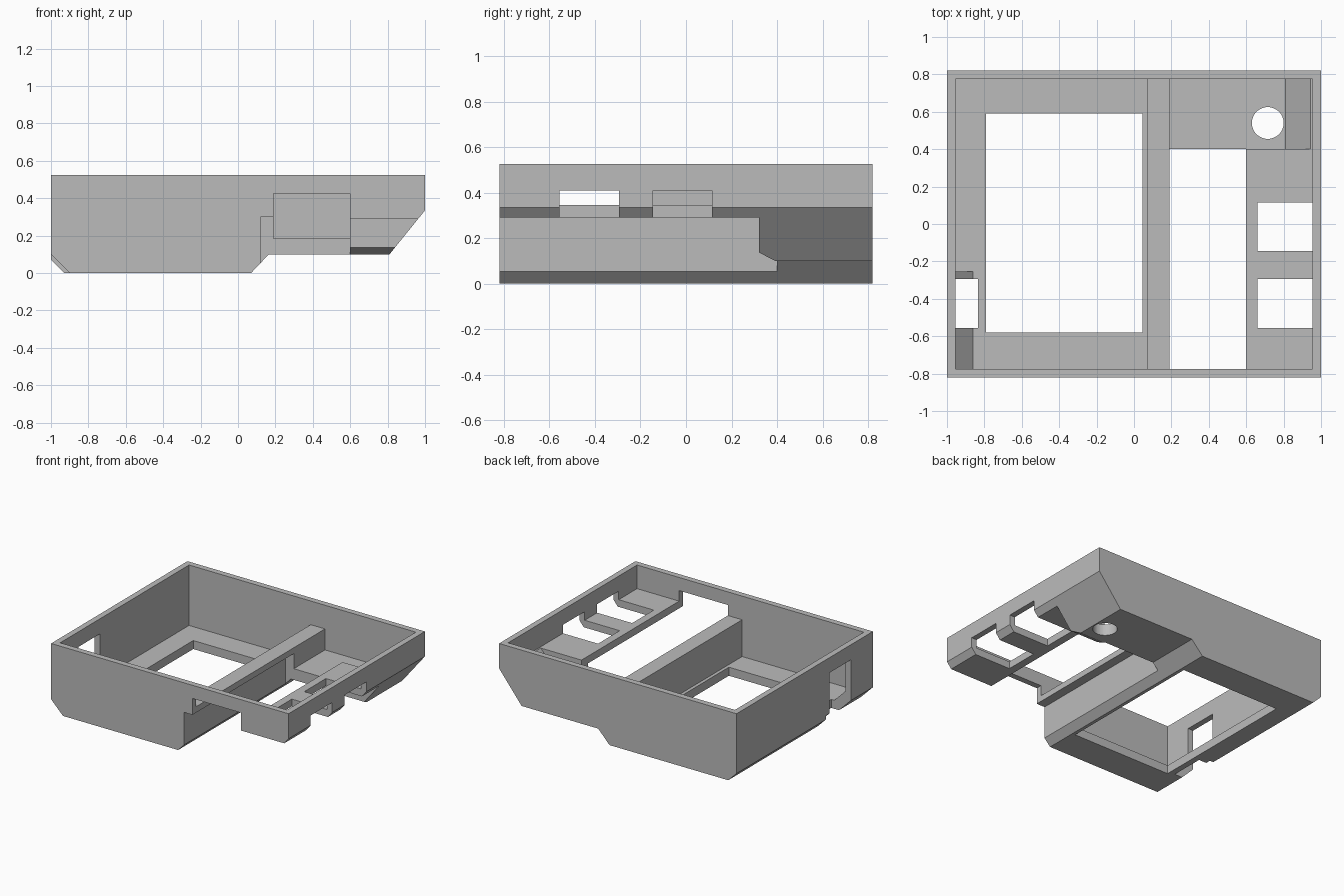
import bpy
import bmesh
from mathutils import Vector

cube = bpy.data.objects.get("Cube")
if cube:
    bpy.data.objects.remove(cube, do_unlink=True)

grey = bpy.data.materials.new("light grey")
grey.use_nodes = True
colour = (0.5, 0.5, 0.5, 1)
grey.diffuse_color = colour
grey.node_tree.nodes["Principled BSDF"].inputs["Base Color"].default_value = colour


def prism(name, profile, lo, hi, axis="y"):
    """Extrude a profile along an axis: (x,z) along y, (y,z) along x, (x,y) along z."""
    place = {"x": lambda a, b: (lo, a, b),
             "y": lambda a, b: (a, lo, b),
             "z": lambda a, b: (a, b, lo)}[axis]
    step = Vector([(hi - lo) * (axis == k) for k in "xyz"])
    bm = bmesh.new()
    face = bm.faces.new([bm.verts.new(place(a, b)) for a, b in profile])
    top = bmesh.ops.extrude_face_region(bm, geom=[face])["geom"]
    bmesh.ops.translate(bm, vec=step, verts=[v for v in top if isinstance(v, bmesh.types.BMVert)])
    bmesh.ops.recalc_face_normals(bm, faces=bm.faces)
    mesh = bpy.data.meshes.new(name)
    bm.to_mesh(mesh)
    bm.free()
    mesh.materials.append(grey)
    obj = bpy.data.objects.new(name, mesh)
    bpy.context.collection.objects.link(obj)
    return obj


def box(name, x, y, z):
    return prism(name, [(x[0], y[0]), (x[1], y[0]), (x[1], y[1]), (x[0], y[1])], z[0], z[1], "z")


def combine(target, tool, operation="DIFFERENCE"):
    tool.hide_render = True
    mod = target.modifiers.new(tool.name, "BOOLEAN")
    mod.operation, mod.object, mod.solver = operation, tool, "EXACT"
    bpy.context.view_layer.objects.active = target
    bpy.ops.object.modifier_apply(modifier=mod.name)
    bpy.data.objects.remove(tool, do_unlink=True)


# Outer body with chamfered underside
W, D, H = 1.0, 0.82, 0.525
IW, ID = 0.955, 0.775
LEDGE, UNDER = 0.345, 0.29
tray = prism("enclosure_tray", [(-W, H), (W, H), (W, 0.335), (0.81, 0.1), (0.165, 0.1),
                                (0.07, 0), (-0.93, 0), (-W, 0.07)], -D, D)

# Main cavities
cuts = [
    box("upper_cavity", (-IW, IW), (-ID, ID), (LEDGE, 1)),
    box("deep_cavity", (-IW, 0.07), (-ID, ID), (0.065, 0.6)),
    prism("rear_pocket", [(0.19, 0.6), (0.19, 0.185), (0.81, 0.185), (IW, 0.36), (IW, 0.6)], 0.4, ID),
]
for c in cuts:
    combine(tray, c)

# Sloped fillet inside the right edge, with a larger chamfer below
combine(tray, prism("inner_fillet", [(-0.97, 0.05), (-0.86, 0.05), (-0.86, 0.065), (-IW, 0.16), (-0.97, 0.16)],
                    -0.79, -0.255), "UNION")

cuts = [
    prism("front_chamfer", [(-1.1, -0.1), (-0.8, -0.1), (-1.1, 0.2)], -0.9, -0.255),
    # Window in the deep floor
    box("floor_window", (-0.79, 0.045), (-0.58, 0.59), (-0.1, 0.2)),
    # Raised underside beneath the shallow half
    prism("shelf_underside", [(-0.9, -0.1), (0.45, -0.1), (0.45, 0.07), (0.32, 0.137), (0.32, UNDER),
                              (-0.9, UNDER)], 0.5, 1.1, "x"),
    box("bay_underside", (0.12, 0.6), (-0.9, 0.4), (-0.1, UNDER + 0.01)),
    # Open bay and its notch through the front wall
    box("bay_opening", (0.19, 0.6), (-ID, 0.4), (-0.1, 0.5)),
    box("front_notch", (0.19, 0.6), (-0.9, -0.7), (-0.1, 0.425)),
    # Side slots
    box("side_slot_front", (0.66, 1.1), (-0.555, -0.295), (0.2, 0.41)),
    box("side_slot_middle", (0.66, 1.1), (-0.145, 0.115), (0.2, 0.41)),
    box("opposite_slot", (-1.1, -0.835), (-0.555, -0.295), (-0.1, 0.41)),
]
for c in cuts:
    combine(tray, c)

# Round hole through the rear pocket floor
bpy.ops.mesh.primitive_cylinder_add(vertices=48, radius=0.085, depth=0.4, location=(0.715, 0.54, 0.15))
combine(tray, bpy.context.object)
